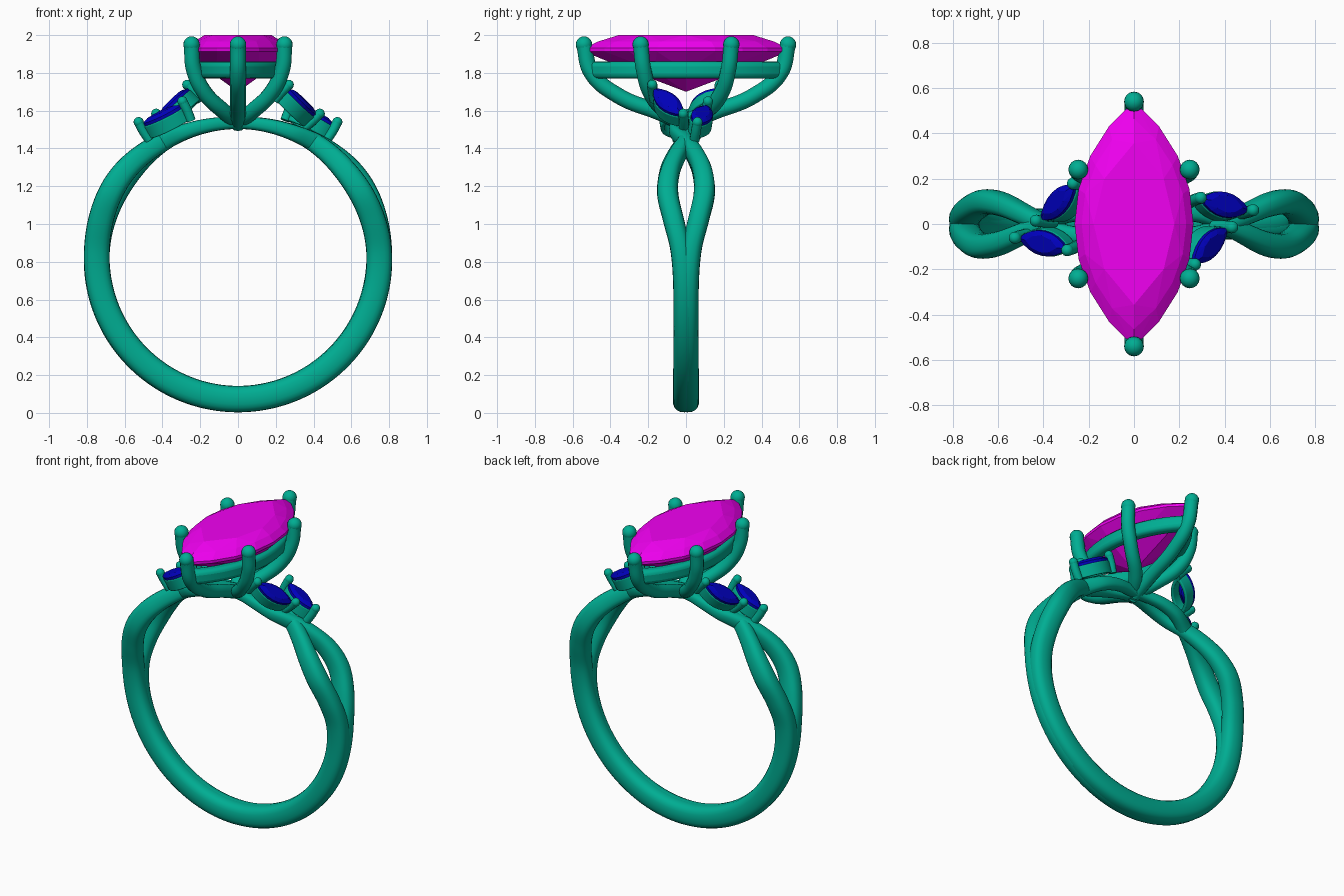
import bpy, bmesh, math
from mathutils import Vector, Matrix

if "Cube" in bpy.data.objects:
    bpy.data.objects.remove(bpy.data.objects["Cube"])

def material(name, rgb):
    m = bpy.data.materials.new(name)
    m.diffuse_color = (*rgb, 1)
    m.use_nodes = True
    m.node_tree.nodes["Principled BSDF"].inputs["Base Color"].default_value = m.diffuse_color
    return m

METAL = material("metal", (0.0, 0.42, 0.29))
PINK = material("pink_gem", (0.88, 0.0, 0.88))
BLUE = material("blue_gem", (0.0, 0.0, 0.5))

def add(name, mesh, mat, matrix=Matrix(), smooth=True):
    ob = bpy.data.objects.new(name, mesh)
    bpy.context.collection.objects.link(ob)
    mesh.materials.clear()
    mesh.materials.append(mat)
    ob.matrix_world = matrix
    if smooth:
        bpy.ops.object.select_all(action='DESELECT')
        bpy.context.view_layer.objects.active = ob
        ob.select_set(True)
        bpy.ops.object.shade_smooth_by_angle(angle=math.radians(40))
    return ob

def bm_mesh(bm, name):
    bmesh.ops.recalc_face_normals(bm, faces=bm.faces)
    mesh = bpy.data.meshes.new(name)
    bm.to_mesh(mesh)
    bm.free()
    return mesh

def rings_mesh(name, rings):
    """Closed loft: rings of points joined in a loop, both ways."""
    bm = bmesh.new()
    vs = [[bm.verts.new(p) for p in r] for r in rings]
    n, m = len(vs), len(vs[0])
    for i in range(n):
        for j in range(m):
            a, b = vs[i], vs[(i + 1) % n]
            bm.faces.new((a[j], a[(j + 1) % m], b[(j + 1) % m], b[j]))
    return bm_mesh(bm, name)

def marquise(L, W, z, n):
    """Pointed oval, long axis along x, made of two arcs."""
    R = (L * L + W * W) / (2 * W)
    a = math.asin(L / R)
    pts = []
    for s in (1, -1):
        for i in range(n // 2):
            t = a - 2 * a * i / (n // 2)
            pts.append(Vector((s * R * math.sin(t), s * (R * math.cos(t) - R + W), z)))
    return pts

def gem(name, L, W, top, depth, mat, matrix):
    """Faceted marquise, girdle at z = 0."""
    pts = marquise(L * .66, W * .68, top, 8) + marquise(L * .86, W * .88, top * .55, 16)
    pts += marquise(L, W, .006, 16) + marquise(L, W, -.012, 16)
    pts += marquise(L * .55, W * .6, -depth * .5, 8) + [Vector((0, 0, -depth))]
    bm = bmesh.new()
    for p in pts:
        bm.verts.new(p)
    bmesh.ops.convex_hull(bm, input=bm.verts)
    return add(name, bm_mesh(bm, name), mat, matrix, False)

def band(name, L, W, t, z0, z1, matrix, bevel):
    """Marquise wall of thickness t with rounded edges."""
    inner = (L - t * 1.6, W - t)
    rings = [marquise(L, W, z0, 48), marquise(L, W, z1, 48),
             marquise(*inner, z1, 48), marquise(*inner, z0, 48)]
    ob = add(name, rings_mesh(name, rings), METAL, matrix)
    b = ob.modifiers.new("round", 'BEVEL')
    b.width, b.segments = bevel, 3
    return ob

def prong(name, pts, r, matrix=Matrix()):
    """Round wire through the points with a ball on the last one."""
    cu = bpy.data.curves.new(name, 'CURVE')
    cu.dimensions = '3D'
    cu.bevel_depth, cu.bevel_resolution, cu.use_fill_caps = r, 4, True
    sp = cu.splines.new('BEZIER')
    sp.bezier_points.add(len(pts) - 1)
    for bp, p in zip(sp.bezier_points, pts):
        bp.co = p
        bp.handle_left_type = bp.handle_right_type = 'AUTO'
    tmp = bpy.data.objects.new("tmp", cu)
    bpy.context.collection.objects.link(tmp)
    bpy.context.view_layer.update()
    mesh = bpy.data.meshes.new_from_object(tmp.evaluated_get(bpy.context.evaluated_depsgraph_get()))
    bpy.data.objects.remove(tmp)
    bm = bmesh.new()
    bm.from_mesh(mesh)
    bmesh.ops.create_uvsphere(bm, u_segments=16, v_segments=10, radius=r * 1.04,
                              matrix=Matrix.Translation(pts[-1]))
    add(name, bm_mesh(bm, name), METAL, matrix)

def spline(keys, x):
    """Smooth interpolation of (x, value) keys."""
    n = len(keys)
    def slope(i):
        if i in (0, n - 1):
            return 0
        return (keys[i + 1][1] - keys[i - 1][1]) / (keys[i + 1][0] - keys[i - 1][0])
    i = max(k for k in range(n - 1) if keys[k][0] <= x)
    h = keys[i + 1][0] - keys[i][0]
    t = (x - keys[i][0]) / h
    return ((2*t**3 - 3*t*t + 1) * keys[i][1] + (3*t*t - 2*t**3) * keys[i + 1][1]
            + h * ((t**3 - 2*t*t + t) * slope(i) + (t**3 - t*t) * slope(i + 1)))

# Shank: two strands, merged at the bottom, opening and crossing on each shoulder
SIDE = [(0, .008), (75, .01), (92, .025), (105, .065), (117, .097), (128, .085),
        (138, .045), (147, 0), (156, -.045), (166, -.05), (180, -.025)]
WIDTH = [(0, .062), (92, .056), (117, .056), (145, .045), (180, .035)]
THICK = [(0, .07), (115, .066), (140, .055), (160, .04), (180, .033)]
OFFSET = [(0, 0), (90, 0), (125, .012), (150, 0), (180, 0)]
for s, name in ((1, "back_strand"), (-1, "front_strand")):
    rings = []
    for k in range(180):
        deg = k * 2 - 180
        a, side = abs(deg), (1 if deg > 0 else -1)
        w, h = spline(WIDTH, a), spline(THICK, a)
        r = .68 + h + s * side * spline(OFFSET, a)
        y = s * spline(SIDE, a)
        ring = []
        for j in range(20):
            t = 2 * math.pi * j / 20
            c, d = math.cos(t), math.sin(t)
            u = math.copysign(abs(c) ** .8, c) * w
            v = math.copysign(abs(d) ** .8, d) * h
            p = math.radians(deg)
            ring.append(((r + v) * math.sin(p), y + u, .823 - (r + v) * math.cos(p)))
        rings.append(ring)
    add(name, rings_mesh(name, rings), METAL)

# Centre stone and its rail, long axis along y
quarter = Matrix.Rotation(math.pi / 2, 4, 'Z')
gem("centre_stone", .54, .262, .075, .225, PINK, Matrix.Translation((0, 0, 1.925)) @ quarter)
band("basket_rail", .535, .235, .07, 1.77, 1.86, quarter, .025)

# Six basket prongs
for s in (1, -1):
    prong("end_prong", [(0, 0, 1.53), (0, s * .14, 1.59), (0, s * .36, 1.68),
                        (0, s * .5, 1.8), (0, s * .54, 1.95)], .042)
    for q in (1, -1):
        prong("side_prong", [(0, 0, 1.54), (s * .08, q * .11, 1.6), (s * .18, q * .19, 1.70),
                             (s * .235, q * .225, 1.82), (s * .246, q * .24, 1.95)], .042)

# Accent stones on the shoulders: two tips and a facing direction each,
# repeated by a half turn about z
ACCENTS = [((.295, .11, 1.625), (.505, .06, 1.525), (.45, .15, .87)),
           ((.26, -.17, 1.715), (.41, -.02, 1.575), (.6, -.15, .75))]
for turn in (0, math.pi):
    for tip_a, tip_b, face in ACCENTS:
        a, b = Vector(tip_a), Vector(tip_b)
        X = (b - a).normalized()
        Z = Vector(face)
        Z = (Z - X * Z.dot(X)).normalized()
        M = Matrix((X, Z.cross(X), Z)).transposed().to_4x4()
        M.translation = (a + b) / 2
        M = Matrix.Rotation(turn, 4, 'Z') @ M
        L = (b - a).length / 2
        gem("accent_stone", L, .056, .022, .06, BLUE, M)
        band("accent_cup", L + .005, .06, .02, -.085, -.01, M, .006)
        for s in (1, -1):
            x = s * (L + .012)
            prong("accent_prong", [(x * .95, 0, -.09), (x, 0, -.03), (x, 0, .022)], .026, M)
